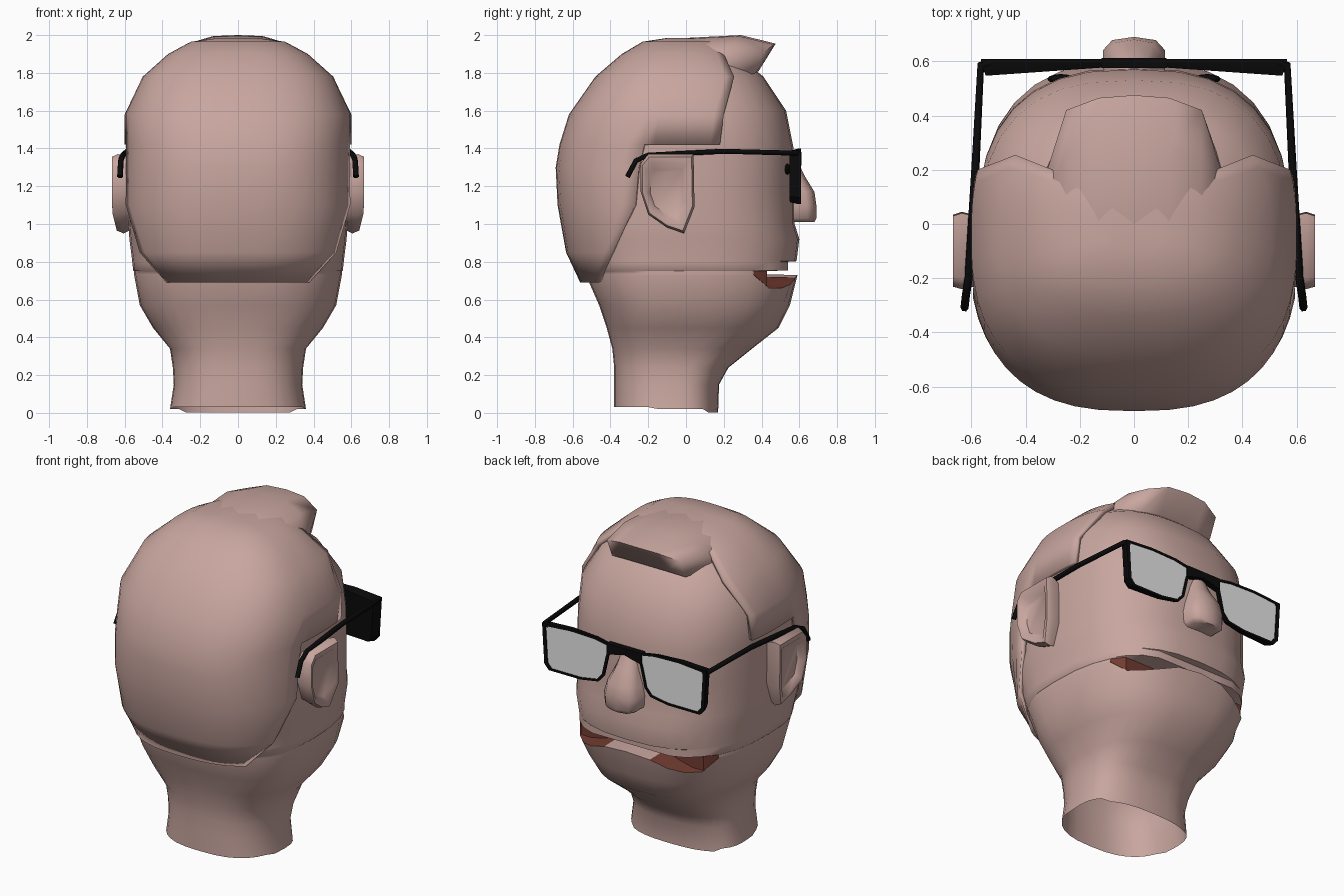
import bpy, bmesh, math
from mathutils import Vector

if "Cube" in bpy.data.objects:
    bpy.data.objects.remove(bpy.data.objects["Cube"])


def material(name, rgb):
    m = bpy.data.materials.new(name)
    m.diffuse_color = (*rgb, 1)
    m.use_nodes = True
    m.node_tree.nodes["Principled BSDF"].inputs["Base Color"].default_value = m.diffuse_color
    return m


SKIN = material("skin", (0.58, 0.38, 0.345))
BLACK = material("black_frame", (0.003, 0.003, 0.003))
LENS = material("lens_white", (0.85, 0.85, 0.85))
RED = material("mouth_red", (0.17, 0.045, 0.03))
YC, N = -0.05, 2.6      # centre and squareness of the head sections


def build(name, verts, faces, mats, angle=40):
    me = bpy.data.meshes.new(name)
    bm = bmesh.new()
    vs = [bm.verts.new(v) for v in verts]
    for f in faces:
        bm.faces.new([vs[i] for i in f])
    bmesh.ops.delete(bm, geom=[v for v in bm.verts if not v.link_faces], context='VERTS')
    bmesh.ops.recalc_face_normals(bm, faces=bm.faces)
    bm.to_mesh(me)
    bm.free()
    ob = bpy.data.objects.new(name, me)
    bpy.context.collection.objects.link(ob)
    for m in mats:
        me.materials.append(m)
    bpy.ops.object.select_all(action='DESELECT')
    bpy.context.view_layer.objects.active = ob
    ob.select_set(True)
    bpy.ops.object.shade_smooth_by_angle(angle=math.radians(angle))
    return ob


def loft(name, rings, mats, closed=True, caps=(True, True), angle=40, keep=lambda r, i: True):
    n = len(rings[0])
    faces = []
    for r in range(len(rings) - 1):
        for i in range(n if closed else n - 1):
            j = (i + 1) % n
            if keep(r, i):
                faces.append((r * n + i, r * n + j, (r + 1) * n + j, (r + 1) * n + i))
    if caps[0]:
        faces.append(tuple(range(n)))
    if caps[1]:
        faces.append(tuple(range((len(rings) - 1) * n, len(rings) * n)))
    return build(name, [p for r in rings for p in r], faces, mats, angle)


def section(t, z, w, yb, yf):
    """Point on a squarish oval, t = 0 at the back of the head."""
    s, c = math.sin(t), math.cos(t)
    x = math.copysign(w * abs(s) ** (2 / N), s)
    k = abs(c) ** (2 / N)
    return Vector((x, YC - k * (YC - yb) if c > 0 else YC + k * (yf - YC), z))


def angle_at(y, yb, yf):
    """Angle where the oval reaches the given y."""
    if y < YC:
        return math.acos(((YC - y) / (YC - yb)) ** (N / 2))
    return math.pi - math.acos(((y - YC) / (yf - YC)) ** (N / 2))


# head and open neck: z, half width, back y, front y, mouth depth limit
SEG = 32
spec = [(.02, .36, -.38, .17, 9), (.15, .34, -.38, .175, 9), (.24, .345, -.38, .225, 9),
        (.34, .36, -.39, .35, 9), (.45, .45, -.42, .49, 9), (.57, .52, -.46, .55, 9),
        (.73, .55, -.53, .59, 9), (.733, .55, -.53, .59, .43), (.75, .55, -.54, .59, .43),
        (.755, .555, -.545, .59, .54), (.80, .56, -.56, .585, .54), (.803, .56, -.56, .585, 9),
        (.92, .575, -.62, .60, 9), (1.0, .58, -.64, .575, 9), (1.2, .58, -.66, .575, 9),
        (1.4, .58, -.65, .57, 9), (1.6, .57, -.59, .53, 9), (1.78, .47, -.45, .41, 9),
        (1.9, .31, -.28, .26, 9), (1.95, .15, -.15, .15, 9)]
rings = []
for k, (z, w, yb, yf, lim) in enumerate(spec):
    ring = []
    for i in range(SEG):
        p = section(2 * math.pi * i / SEG, z, w, yb, yf)
        if k in (6, 7) and p.y > .2 and abs(p.x) < .46:      # lower lip sinks at the corners
            p.z -= .07 * max(0, min(1, (abs(p.x) - .12) / .2))
        p.y = min(p.y, lim)
        if k == 0:
            p.z += .012 if p.y < -.2 else -.018 * (p.y > .1)
        ring.append(p)
    rings.append(ring)
head = loft("head", rings, [SKIN, RED], caps=(False, True))
for f in head.data.polygons:
    if f.index // SEG in (6, 7) and f.center.y > .3 and .08 < abs(f.center.x) < .45:
        f.material_index = 1

# hair shell: z, half width, back y, front y, nape edge y, hairline y
hair = [(.69, .52, -.56, .55, -.46, 0), (.85, .58, -.635, .6, -.39, 0), (1.1, .61, -.68, .6, -.27, 0),
        (1.3, .605, -.69, .6, -.25, 0), (1.42, .6, -.67, .6, -.22, .18),
        (1.58, .6, -.62, .56, -.2, .2), (1.78, .505, -.48, .43, -.16, .255),
        (1.9, .37, -.34, .3, -.12, .2), (1.965, .25, -.23, .22, -.09, .18), (1.985, .1, -.1, .1, -.06, .08)]
rings = []
for z, w, yb, yf, y1, y2 in hair:
    a, b = angle_at(y1, yb, yf), angle_at(y2, yb, yf)
    half = [a * i / 10 for i in range(11)] + [a + (b - a) * i / 6 for i in range(1, 7)]
    rings.append([section(t, z, w, yb, yf) for t in [-t for t in half[:0:-1]] + half])
shell = loft("hair", rings, [SKIN], closed=False, caps=(False, True), angle=60,
             keep=lambda r, i: r >= 4 or 6 <= i < 26)
mod = shell.modifiers.new("thickness", 'SOLIDIFY')
mod.thickness, mod.offset = .025, -1

# swept forelock, lofted across x
side = [(-.2, 1.83), (0, 1.87), (.12, 1.89), (.2, 1.88), (.22, 1.8), (.1, 1.7)]
near = [(-.23, 1.9), (0, 1.945), (.25, 1.96), (.42, 1.915), (.37, 1.8), (.1, 1.7)]
mid = [(-.25, 1.93), (0, 1.98), (.28, 1.995), (.465, 1.95), (.385, 1.81), (.1, 1.72)]
top = [(-.25, 1.935), (0, 1.985), (.29, 2.0), (.475, 1.955), (.385, 1.81), (.1, 1.72)]
cols = [(-.32, side), (-.25, near), (-.13, mid), (0, top), (.13, mid), (.25, near), (.32, side)]
loft("forelock", [[(x, y, z) for y, z in pr] for x, pr in cols], [SKIN], angle=85)

# nose: z, half width, tip y
nose = [(1.01, .085, .68), (1.03, .11, .69), (1.1, .115, .69), (1.17, .10, .68),
        (1.26, .07, .625), (1.37, .05, .575)]
loft("nose", [[(-w, .5, z), (-w, y - .05, z), (-w * .7, y - .012, z), (0, y, z),
               (w * .7, y - .012, z), (w, y - .05, z), (w, .5, z)] for z, w, y in nose],
     [SKIN], angle=60)

ear = [(-.2, 1.37), (.04, 1.37), (.045, 1.09), (-.01, .95), (-.1, .98), (-.2, 1.05), (-.24, 1.17), (-.24, 1.32)]
rim = [(.085, 1.375), (.2, 1.395), (.38, 1.4), (.565, 1.385), (.55, 1.14), (.52, 1.105),
       (.30, 1.105), (.18, 1.125), (.14, 1.17), (.11, 1.3)]


def shrink(pts, k):
    c = [sum(p[i] for p in pts) / len(pts) for i in (0, 1)]
    return [(c[0] + (a - c[0]) * k, c[1] + (b - c[1]) * k) for a, b in pts]


def tube(name, pts, r, mat):
    cu = bpy.data.curves.new(name, 'CURVE')
    cu.dimensions = '3D'
    cu.bevel_depth, cu.bevel_resolution, cu.use_fill_caps = r, 1, True
    sp = cu.splines.new('POLY')
    sp.points.add(len(pts) - 1)
    for p, q in zip(sp.points, pts):
        p.co = (*q, 1)
    cu.materials.append(mat)
    bpy.context.collection.objects.link(bpy.data.objects.new(name, cu))


for s, tag in ((1, "right"), (-1, "left")):
    # ear with a hollow inside the rim
    def ear_x(z, d):
        return s * (.66 + d - .25 * max(0, 1.07 - z))
    loft("ear_" + tag, [[(s * .54, y, z) for y, z in shrink(ear, .85)],
                        [(ear_x(z, -.025), y, z) for y, z in ear],
                        [(ear_x(z, .008), y, z) for y, z in shrink(ear, .93)],
                        [(ear_x(z, .003), y, z) for y, z in shrink(ear, .78)],
                        [(ear_x(z, -.03), y, z) for y, z in shrink(ear, .6)]], [SKIN], angle=50)

    # glasses half: black back, thin front rim, pale lens set into it
    inner = shrink(rim, .91)
    g = loft("glasses_lens_" + tag, [[(s * x, .585 - .07 * x, z) for x, z in shrink(rim, .93)],
                                     [(s * x, .595, z) for x, z in rim],
                                     [(s * x, .608, z) for x, z in rim],
                                     [(s * x, .608, z) for x, z in inner],
                                     [(s * x, .603, z) for x, z in inner]], [BLACK, LENS], angle=20)
    g.data.polygons[len(g.data.polygons) - 1].material_index = 1

    # temple arm hooked behind the ear
    tube("temple_" + tag, [(s * .53, .595, 1.375), (s * .565, .585, 1.375), (s * .585, .2, 1.385),
                           (s * .61, -.2, 1.365), (s * .62, -.265, 1.335), (s * .625, -.31, 1.25)],
         .015, BLACK)

    # eye behind the lens
    bpy.ops.mesh.primitive_uv_sphere_add(segments=12, ring_count=8, radius=1,
                                         location=(s * .27, .535, 1.29))
    eye = bpy.context.object
    eye.name = "eye_" + tag
    eye.scale = (.05, .018, .03)
    eye.data.materials.append(BLACK)

# bridge between the lenses
loft("glasses_bridge", [[(x, .575, 1.34 + d), (x, .612, 1.34 + d), (x, .612, 1.38), (x, .575, 1.38)]
                        for x, d in ((-.12, -.03), (0, 0), (.12, -.03))], [BLACK], angle=20)
